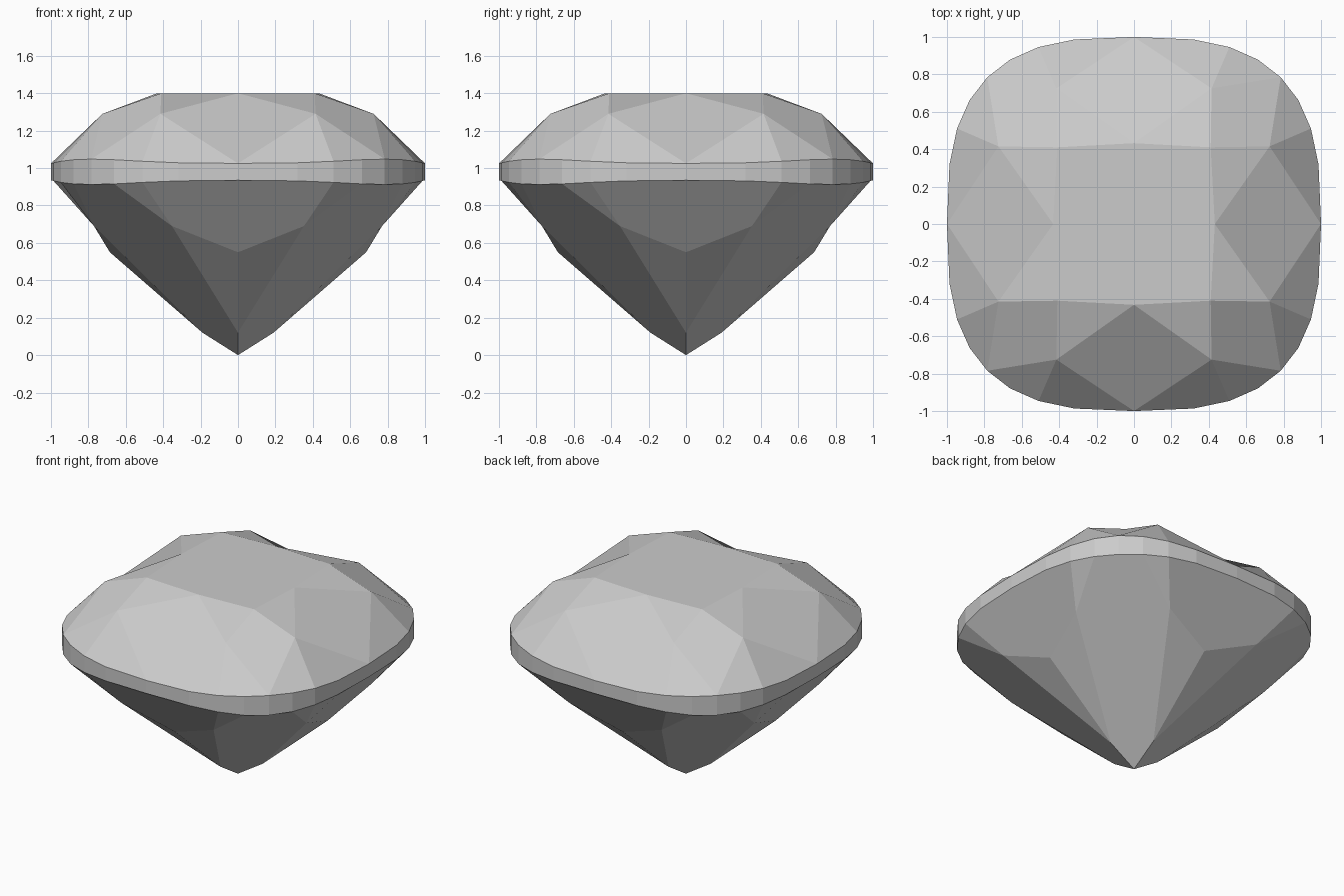
import bpy, bmesh
from math import cos, sin, radians
from mathutils import Vector, Matrix

if "Cube" in bpy.data.objects:
    bpy.data.objects.remove(bpy.data.objects["Cube"])

bm = bmesh.new()
cache = {}
CENTRE = Vector((0, 0, 0.85))


def vert(p):
    key = tuple(round(c, 4) for c in p)
    if key not in cache:
        cache[key] = bm.verts.new(p)
    return cache[key]


def facet(*pts):
    """Add one flat facet to all four sides, wound outwards, keeping its first corner."""
    for k in range(4):
        rot = Matrix.Rotation(radians(90 * k), 3, 'Z')
        p = [rot @ Vector(q) for q in pts]
        normal = sum((a.cross(b) for a, b in zip(p, p[1:] + p[:1])), Vector())
        mid = sum(p, Vector()) / len(p)
        if normal.dot(mid - CENTRE) < 0:
            p = [p[0]] + p[:0:-1]
        bm.faces.new([vert(q) for q in p])


def girdle(i, side):
    """Cushion outline in 32 steps; the band is thicker at the corners. side: 1 top, -1 bottom."""
    t = radians(11.25 * i)
    x, y = [(abs(c) ** 0.7) * (1 if c >= 0 else -1) for c in (cos(t), sin(t))]
    return (x, y, 0.98 + side * (0.0565 - 0.0115 * cos(4 * t)))


# Key points of the side facing +x, s mirrors across its middle
table_mid, table_corner = (0.432, 0, 1.4), (0.41, 0.41, 1.4)
low, tip, culet = (0.685, 0, 0.55), (0.19, 0, 0.12), (0, 0, 0)


def flip(p, s):
    return (p[0], p[1] * s, p[2])


def star(s):
    return (0.725, 0.415 * s, 1.29)


def shoulder(s):
    return (0.77, 0.353 * s, 0.69)


def swap(p):
    return (p[1], p[0], p[2])


# Crown: main and corner kites, star and upper girdle facets
facet(table_mid, star(-1), girdle(0, 1), star(1))
facet(table_corner, star(1), girdle(4, 1), swap(star(1)))
for s in (-1, 1):
    facet(table_mid, star(s), flip(table_corner, s))
    facet(star(s), *[girdle(s * i, 1) for i in (0, 1, 2)])
    facet(star(s), *[girdle(s * i, 1) for i in (2, 3, 4)])

# Girdle band
for i in range(-4, 4):
    facet(girdle(i, -1), girdle(i + 1, -1), girdle(i + 1, 1), girdle(i, 1))

# Pavilion: side break facets, lower facets and corner mains
facet(low, shoulder(-1), *[girdle(i, -1) for i in range(-2, 3)], shoulder(1))
for s in (-1, 1):
    facet(shoulder(s), girdle(2 * s, -1), girdle(3 * s, -1))
    facet(tip, shoulder(s), low)
facet(culet, tip, shoulder(1), girdle(3, -1), girdle(4, -1), girdle(5, -1),
      swap(shoulder(1)), swap(tip))

# Table: flat top octagon
ring = []
for k in range(4):
    rot = Matrix.Rotation(radians(90 * k), 3, 'Z')
    ring += [vert(rot @ Vector(table_mid)), vert(rot @ Vector(table_corner))]
bm.faces.new(ring)

mesh = bpy.data.meshes.new("cushion_gem")
bm.to_mesh(mesh)
bm.free()
gem = bpy.data.objects.new("cushion_gem", mesh)
bpy.context.collection.objects.link(gem)
